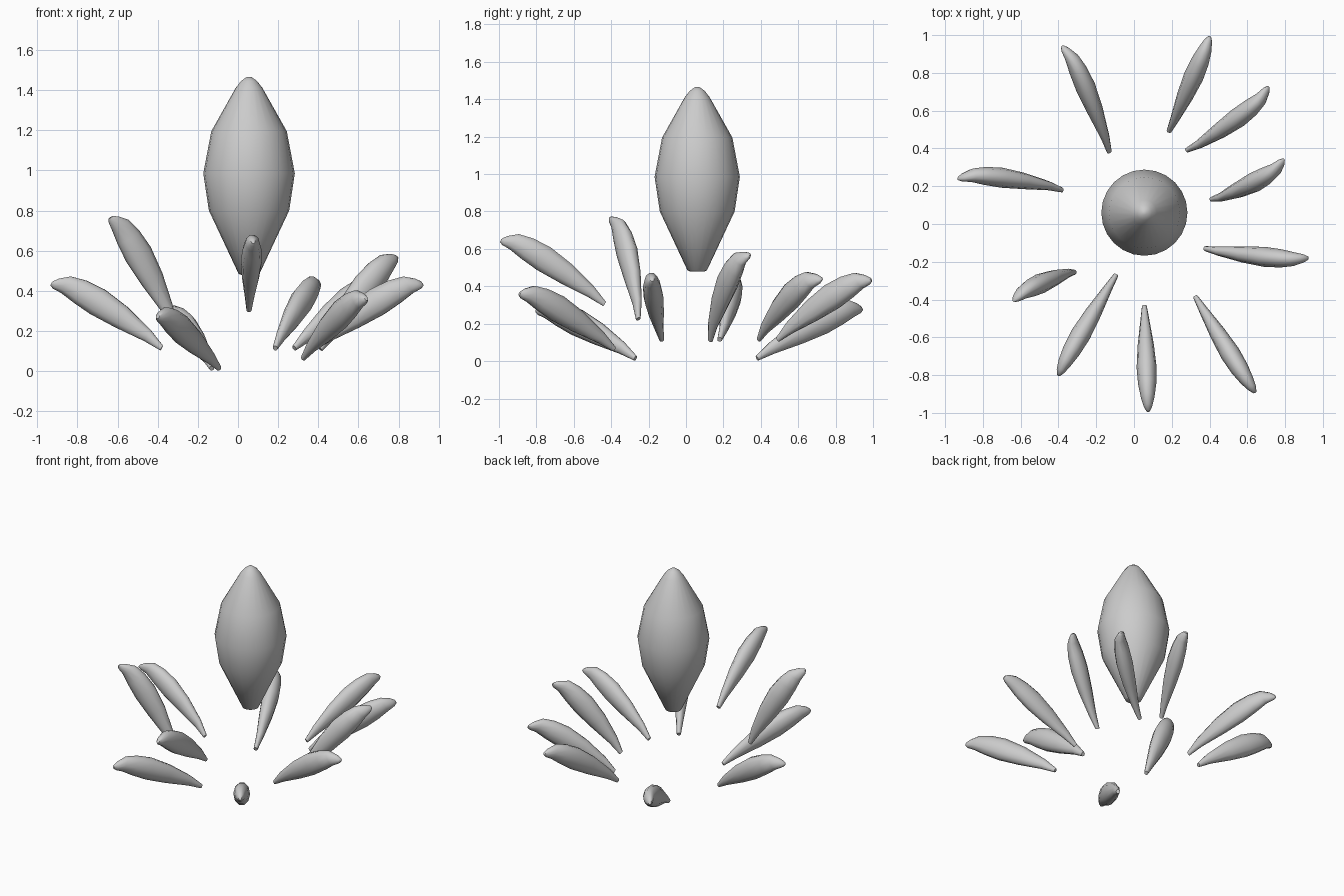
import bpy, bmesh, math
from mathutils import Vector

if "Cube" in bpy.data.objects:
    bpy.data.objects.remove(bpy.data.objects["Cube"])


def loft(name, rings):
    """Skin a list of equally sized closed rings, capped at both ends."""
    bm = bmesh.new()
    loops = [[bm.verts.new(p) for p in ring] for ring in rings]
    n = len(loops[0])
    for a, b in zip(loops, loops[1:]):
        for i in range(n):
            j = (i + 1) % n
            bm.faces.new((a[i], a[j], b[j], b[i]))
    bm.faces.new(loops[0][::-1])
    bm.faces.new(loops[-1])
    bmesh.ops.recalc_face_normals(bm, faces=bm.faces)
    mesh = bpy.data.meshes.new(name)
    bm.to_mesh(mesh)
    bm.free()
    obj = bpy.data.objects.new(name, mesh)
    bpy.context.collection.objects.link(obj)
    bpy.ops.object.select_all(action='DESELECT')
    obj.select_set(True)
    bpy.context.view_layer.objects.active = obj
    bpy.ops.object.shade_smooth_by_angle(angle=math.radians(50))
    return obj


def ring(centre, u, v, ru, rv, n):
    return [centre + u * ru * math.cos(2 * math.pi * i / n)
            + v * rv * math.sin(2 * math.pi * i / n) for i in range(n)]


# Central bud: (radius, height)
X, Y = Vector((1, 0, 0)), Vector((0, 1, 0))
bud = [(0.035, 0.478), (0.052, 0.485), (0.2, 0.80), (0.228, 0.985), (0.188, 1.195),
       (0.067, 1.41), (0.04, 1.445), (0.012, 1.465)]
loft("bud", [ring(Vector((0.055, 0.06, z)), X, Y, r, r, 24) for r, z in bud])

# Petal sections: (fraction of length, bow, half height, half width)
SECTIONS = [(0.0, 0.0, 0.014, 0.013), (0.15, 0.018, 0.034, 0.024),
            (0.4, 0.031, 0.062, 0.043), (0.62, 0.037, 0.074, 0.053),
            (0.78, 0.037, 0.066, 0.048), (0.9, 0.032, 0.05, 0.036),
            (0.97, 0.012, 0.03, 0.022), (1.0, 0.002, 0.012, 0.01)]


def petal(name, base, tip, sway):
    base, tip = Vector(base), Vector(tip)
    d = (tip - base).normalized()
    side = d.cross(Vector((0, 0, 1))).normalized()   # clockwise from above
    up = side.cross(d)
    rings = []
    for t, bow, h, w in SECTIONS:
        c = base.lerp(tip, t) + up * bow + side * (sway * bow / 0.037)
        rings.append(ring(c, side, up, w, h, 10))
    loft(name, rings)


# Petals around the bud: base, tip, sideways bow
PETALS = [
    ((-0.13, 0.38, 0.015), (-0.38, 0.94, 0.28), 0.025),
    ((-0.38, 0.18, 0.115), (-0.93, 0.24, 0.435), 0.03),
    ((-0.315, -0.255, 0.225), (-0.635, -0.405, 0.765), 0.022),
    ((-0.095, -0.27, 0.015), (-0.40, -0.80, 0.27), 0.005),
    ((0.055, -0.435, 0.305), (0.075, -0.99, 0.645), 0.0),
    ((0.325, -0.385, 0.065), (0.64, -0.89, 0.36), 0.003),
    ((0.375, -0.13, 0.115), (0.92, -0.18, 0.435), 0.015),
    ((0.41, 0.13, 0.11), (0.79, 0.34, 0.57), 0.03),
    ((0.28, 0.39, 0.115), (0.71, 0.725, 0.44), 0.03),
    ((0.185, 0.49, 0.115), (0.40, 0.99, 0.435), 0.005),
]
for i, (base, tip, sway) in enumerate(PETALS):
    petal(f"petal_{i + 1}", base, tip, sway)
